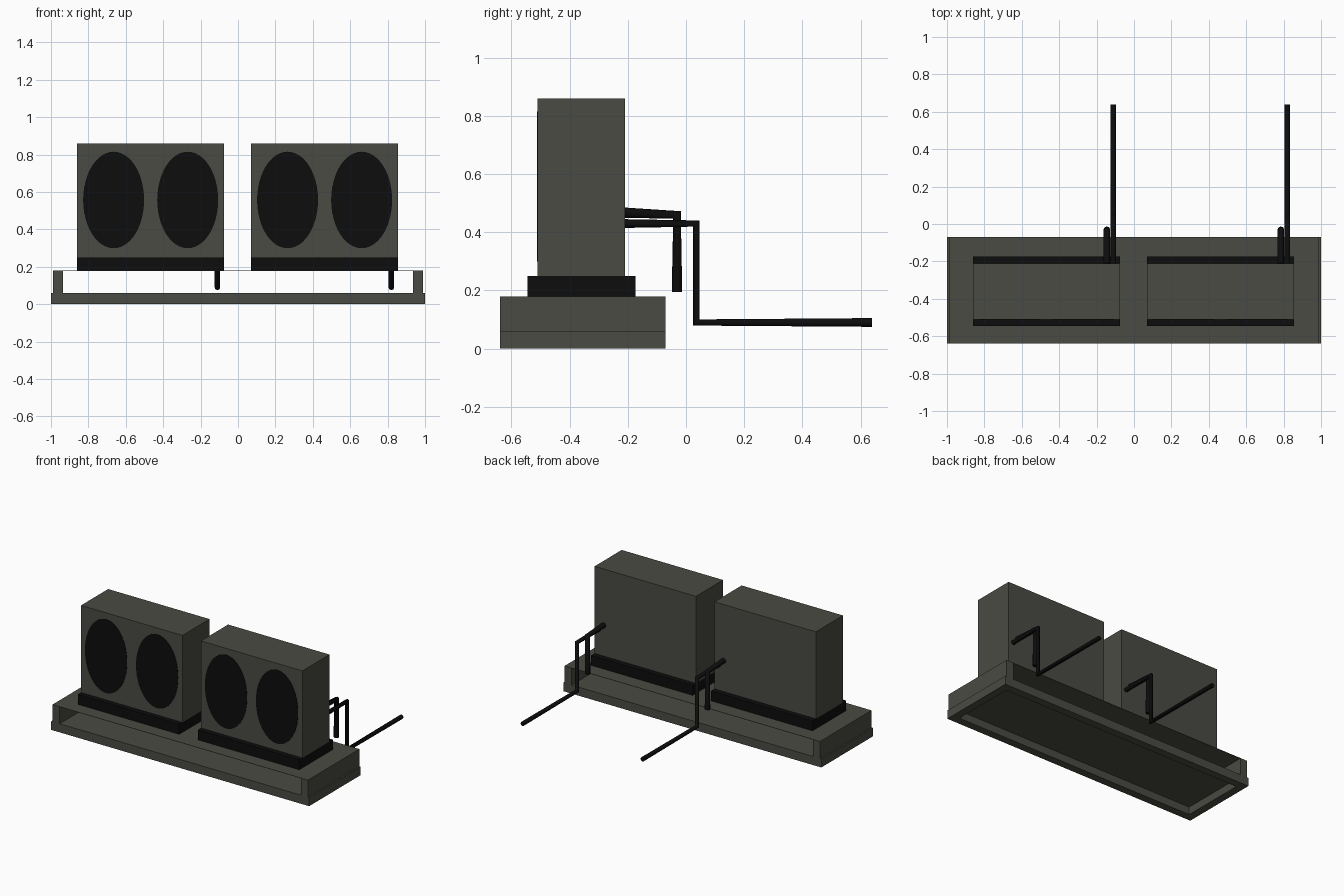
import bpy
import math
from mathutils import Vector

cube = bpy.data.objects.get("Cube")
if cube:
    bpy.data.objects.remove(cube, do_unlink=True)


def make_material(name, rgb):
    mat = bpy.data.materials.new(name)
    mat.use_nodes = True
    mat.diffuse_color = (*rgb, 1)
    bsdf = mat.node_tree.nodes["Principled BSDF"]
    bsdf.inputs["Base Color"].default_value = (*rgb, 1)
    bsdf.inputs["Roughness"].default_value = 0.8
    return mat


grey = make_material("olive grey", (0.068, 0.07, 0.056))
black = make_material("black", (0.004, 0.004, 0.004))


def box(name, low, high, mat):
    low, high = Vector(low), Vector(high)
    bpy.ops.mesh.primitive_cube_add(size=1, location=(low + high) / 2)
    obj = bpy.context.object
    obj.name = name
    obj.scale = high - low
    bpy.ops.object.transform_apply(location=False, rotation=False, scale=True)
    obj.data.materials.append(mat)
    return obj


def fan_disc(name, x):
    bpy.ops.mesh.primitive_cylinder_add(vertices=48, radius=1, depth=1,
                                        location=(x, BODY_FRONT, 0.557),
                                        rotation=(math.pi / 2, 0, 0))
    obj = bpy.context.object
    obj.name = name
    obj.scale = (0.163, 0.258, 0.006)
    obj.data.materials.append(black)


def pipe(name, x, path, radius):
    curve = bpy.data.curves.new(name, "CURVE")
    curve.dimensions = "3D"
    curve.bevel_depth = radius
    curve.bevel_resolution = 2
    curve.use_fill_caps = True
    spline = curve.splines.new("POLY")
    spline.points.add(len(path) - 1)
    for point, (y, z) in zip(spline.points, path):
        point.co = (x, y, z, 1)
    curve.materials.append(black)
    obj = bpy.data.objects.new(name, curve)
    bpy.context.collection.objects.link(obj)


FRONT, BACK = -0.64, -0.07
RAIL, RAIL_TOP, DECK = 0.055, 0.06, 0.18
BODY_FRONT, BODY_BACK = -0.51, -0.21

# Lower frame: four rails around a recessed floor
box("front_rail", (-1, FRONT, 0), (1, FRONT + RAIL, RAIL_TOP), grey)
box("back_rail", (-1, BACK - RAIL, 0), (1, BACK, RAIL_TOP), grey)
box("floor_plate", (-1 + RAIL, FRONT + RAIL, RAIL_TOP - 0.006),
    (1 - RAIL, BACK - RAIL, RAIL_TOP), grey)
for side, sign in (("left", 1), ("right", -1)):
    edges = sorted((sign, sign * (1 - RAIL)))
    box(side + "_rail", (edges[0], FRONT + RAIL, 0),
        (edges[1], BACK - RAIL, RAIL_TOP), grey)
    # End walls carrying the deck
    edges = sorted((sign * 0.99, sign * 0.935))
    box(side + "_end_wall", (edges[0], FRONT, RAIL_TOP),
        (edges[1], BACK, DECK), grey)

# Thin deck, open at the front and back below
box("deck", (-0.99, FRONT, DECK - 0.002), (0.99, BACK, DECK), grey)

# Two fan units with plinths, discs and rear pipes
for side, x in (("right", -0.467), ("left", 0.463)):
    half = 0.393
    box(side + "_plinth", (x - half, -0.545, DECK), (x + half, -0.173, 0.25), black)
    box(side + "_body", (x - half, BODY_FRONT, 0.25), (x + half, BODY_BACK, 0.86), grey)
    for label, offset in (("inner", -0.198), ("outer", 0.198)):
        fan_disc(side + "_fan_" + label, x + offset)
    pipe(side + "_long_pipe", x + 0.357,
         [(BODY_BACK, 0.43), (0.035, 0.43), (0.035, 0.09), (0.64, 0.09)], 0.015)
    pipe(side + "_short_pipe", x + 0.322,
         [(BODY_BACK, 0.467), (-0.031, 0.46), (-0.031, 0.195)], 0.018)
